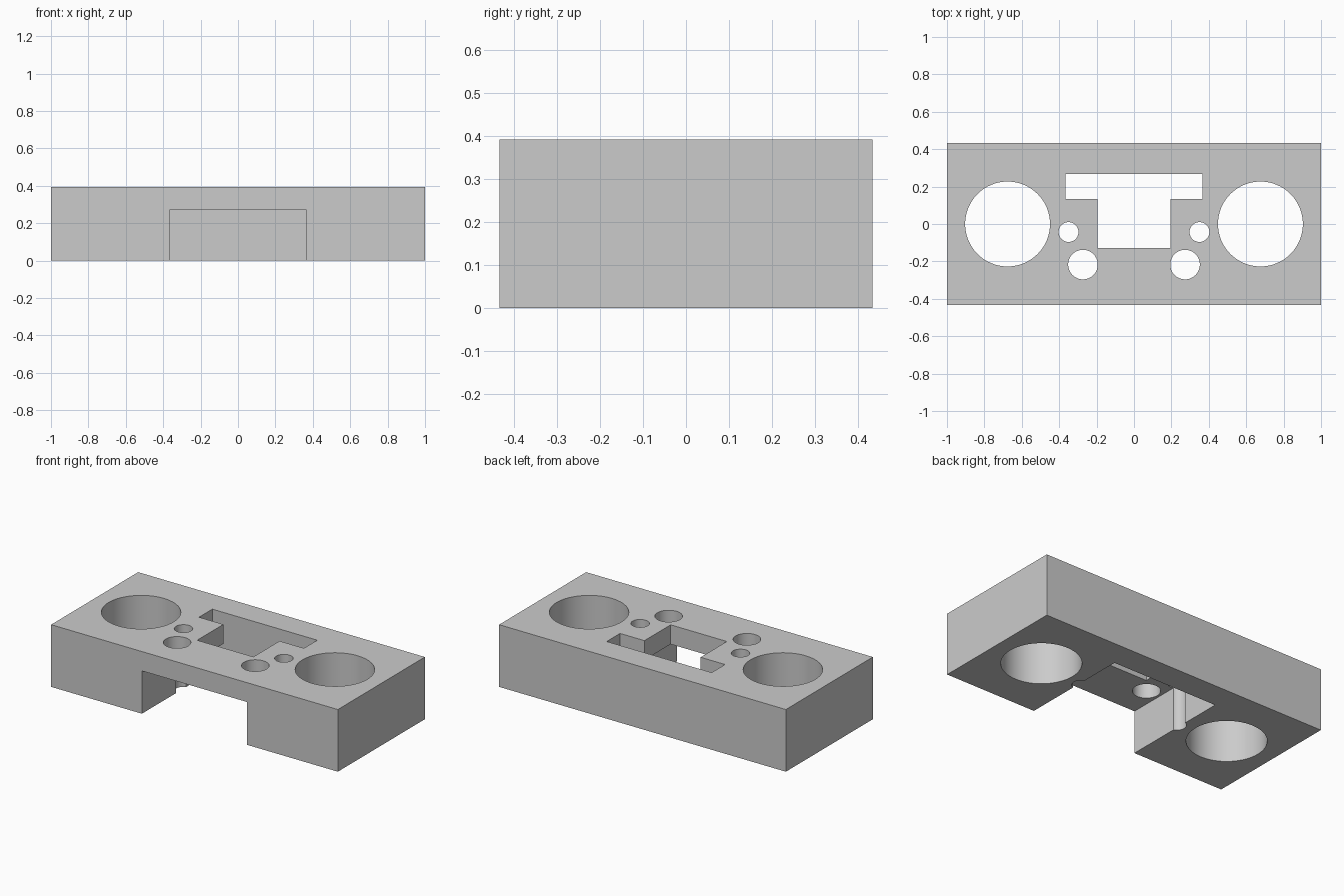
import bpy
import bmesh
import math

default = bpy.data.objects.get("Cube")
if default:
    bpy.data.objects.remove(default, do_unlink=True)

WIDTH, DEPTH, HEIGHT = 2.0, 0.867, 0.392

grey = bpy.data.materials.new("plain_grey")
grey.use_nodes = True
grey.diffuse_color = (0.6, 0.6, 0.6, 1)
grey.node_tree.nodes["Principled BSDF"].inputs["Base Color"].default_value = (0.6, 0.6, 0.6, 1)


def prism(name, outline, z0, z1):
    """Extrude a flat outline from z0 up to z1."""
    bm = bmesh.new()
    face = bm.faces.new([bm.verts.new((x, y, z0)) for x, y in outline])
    top = bmesh.ops.extrude_face_region(bm, geom=[face])["geom"]
    bmesh.ops.translate(bm, vec=(0, 0, z1 - z0),
                        verts=[v for v in top if isinstance(v, bmesh.types.BMVert)])
    bmesh.ops.recalc_face_normals(bm, faces=bm.faces)
    mesh = bpy.data.meshes.new(name)
    bm.to_mesh(mesh)
    bm.free()
    mesh.materials.append(grey)
    obj = bpy.data.objects.new(name, mesh)
    bpy.context.collection.objects.link(obj)
    return obj


def rectangle(x, y0, y1):
    return [(-x, y0), (x, y0), (x, y1), (-x, y1)]


def circle(cx, cy, r, sides=64):
    return [(cx + r * math.cos(math.tau * i / sides),
             cy + r * math.sin(math.tau * i / sides)) for i in range(sides)]


# Main block
block = prism("block", rectangle(WIDTH / 2, -DEPTH / 2, DEPTH / 2), 0, HEIGHT)

# Underside recess, open at the front
cutters = [prism("recess_cutter", rectangle(0.367, -0.6, 0.268), -0.1, 0.27)]

# T-shaped window through the top
right_half = [(0.196, -0.127), (0.196, 0.134), (0.366, 0.134), (0.366, 0.267)]
window = right_half + [(-x, y) for x, y in reversed(right_half)]
cutters.append(prism("window_cutter", window, 0.15, 0.6))

# Mirrored pairs of round holes: centre x, centre y, radius
holes = {"large": (0.676, 0, 0.227), "medium": (0.273, -0.217, 0.079), "small": (0.35, -0.043, 0.053)}
for size, (x, y, r) in holes.items():
    for side, sign in (("left", 1), ("right", -1)):
        cutters.append(prism(f"{size}_hole_cutter_{side}", circle(sign * x, y, r), -0.2, 0.7))

# Cut everything out of the block
for cutter in cutters:
    cutter.hide_render = True
    mod = block.modifiers.new(cutter.name, "BOOLEAN")
    mod.operation = "DIFFERENCE"
    mod.solver = "EXACT"
    mod.object = cutter

bpy.ops.object.select_all(action="DESELECT")
block.select_set(True)
bpy.context.view_layer.objects.active = block
for mod in list(block.modifiers):
    bpy.ops.object.modifier_apply(modifier=mod.name)
for cutter in cutters:
    bpy.data.objects.remove(cutter, do_unlink=True)

# Smooth hole walls, sharp edges elsewhere
bpy.ops.object.shade_smooth_by_angle(angle=math.radians(30))
